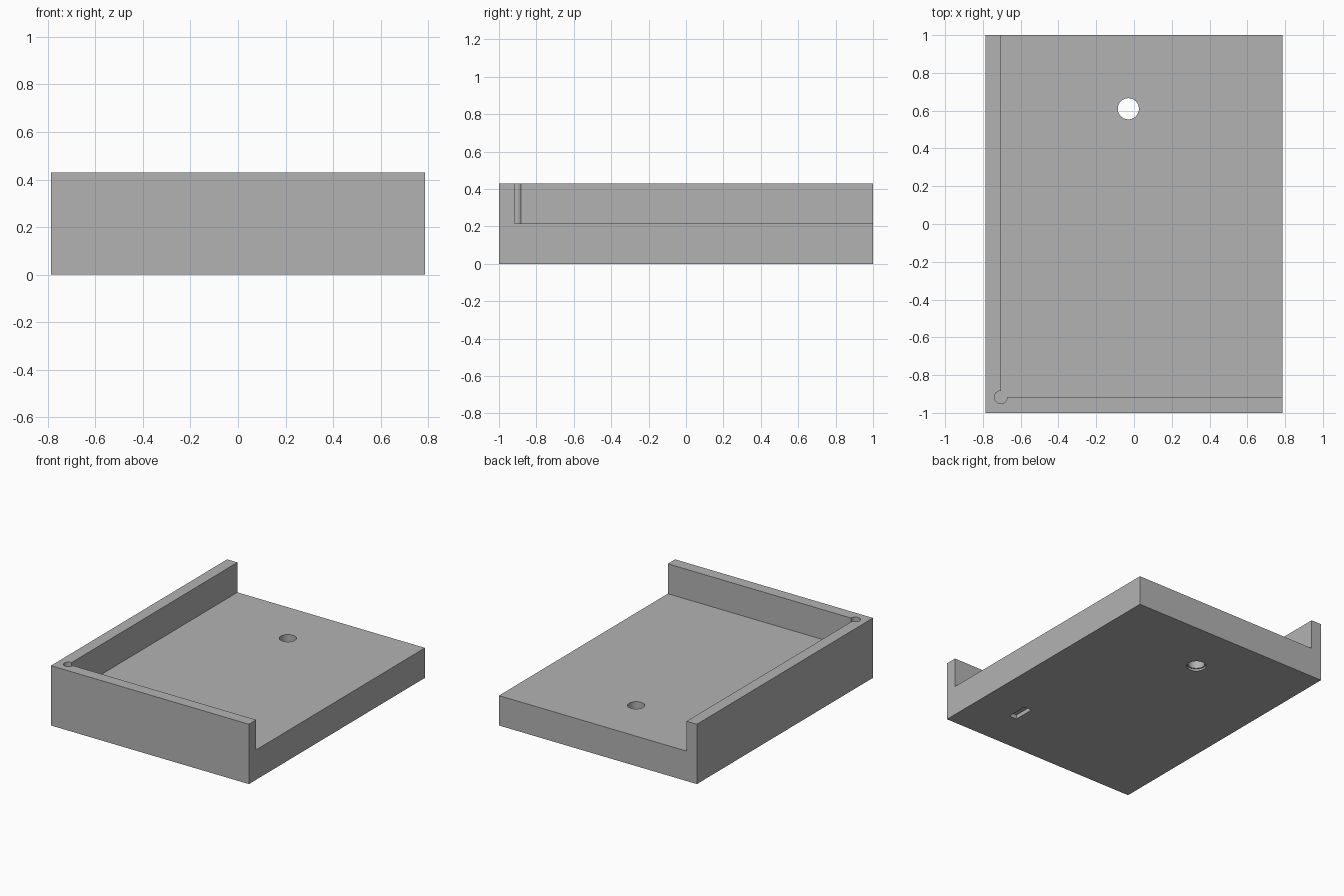
import bpy, bmesh
from math import sin, cos, pi, radians, asin

cube = bpy.data.objects.get("Cube")
if cube:
    bpy.data.objects.remove(cube, do_unlink=True)

W, L, H = 0.787, 1.0, 0.43      # half width, half length, wall height
FLOOR = 0.215                   # top of the thick base
INX, INY = -0.705, -0.917       # inner faces of the side and front walls

gray = bpy.data.materials.new("plain gray")
gray.use_nodes = True
color = (0.45, 0.45, 0.45, 1)
gray.diffuse_color = color
gray.node_tree.nodes["Principled BSDF"].inputs["Base Color"].default_value = color


def prism(name, outline, z0, z1):
    """Extrude a counter-clockwise outline from z0 up to z1."""
    bm = bmesh.new()
    face = bm.faces.new([bm.verts.new((x, y, z0)) for x, y in outline])
    new = bmesh.ops.extrude_face_region(bm, geom=[face])["geom"]
    bmesh.ops.translate(bm, vec=(0, 0, z1 - z0),
                        verts=[v for v in new if isinstance(v, bmesh.types.BMVert)])
    bmesh.ops.recalc_face_normals(bm, faces=bm.faces)
    mesh = bpy.data.meshes.new(name)
    bm.to_mesh(mesh)
    bm.free()
    mesh.materials.append(gray)
    obj = bpy.data.objects.new(name, mesh)
    bpy.context.collection.objects.link(obj)
    return obj


def rect(x0, x1, y0, y1):
    return [(x0, y0), (x1, y0), (x1, y1), (x0, y1)]


def arc(cx, cy, r, a0, a1, n):
    return [(cx + r * cos(a0 + (a1 - a0) * i / n), cy + r * sin(a0 + (a1 - a0) * i / n))
            for i in range(n + 1)]


def circle(cx, cy, r, n=48):
    return arc(cx, cy, r, 0, 2 * pi, n)[:-1]


def cut(target, cutter):
    cutter.hide_render = True
    mod = target.modifiers.new("cut", "BOOLEAN")
    mod.operation, mod.solver, mod.object = "DIFFERENCE", "EXACT", cutter
    bpy.context.view_layer.objects.active = target
    bpy.ops.object.modifier_apply(modifier=mod.name)
    bpy.data.objects.remove(cutter, do_unlink=True)


# Solid block
tray = prism("corner_tray", rect(-W, W, -L, L), 0, H)

# Open pocket with a round relief in the inner corner
relief = arc(INX, INY, 0.034, pi / 2, 2 * pi, 30)
pocket = relief + [(W + 0.1, INY), (W + 0.1, L + 0.1), (INX, L + 0.1)]
cut(tray, prism("pocket_cutter", pocket, FLOOR, H + 0.1))

# Through hole with a slightly wider mouth underneath
cut(tray, prism("hole_cutter", circle(-0.03, 0.61, 0.056), -0.1, FLOOR + 0.1))
cut(tray, prism("mouth_cutter", circle(-0.03, 0.61, 0.065), -0.1, 0.015))

# Small blind slot in the underside
cut(tray, prism("slot_cutter", rect(0.435, 0.495, -0.70, -0.545), -0.1, 0.03))

# Smooth the round walls, keep the corners sharp
bpy.ops.object.select_all(action="DESELECT")
tray.select_set(True)
bpy.context.view_layer.objects.active = tray
bpy.ops.object.shade_smooth_by_angle(angle=radians(30))
